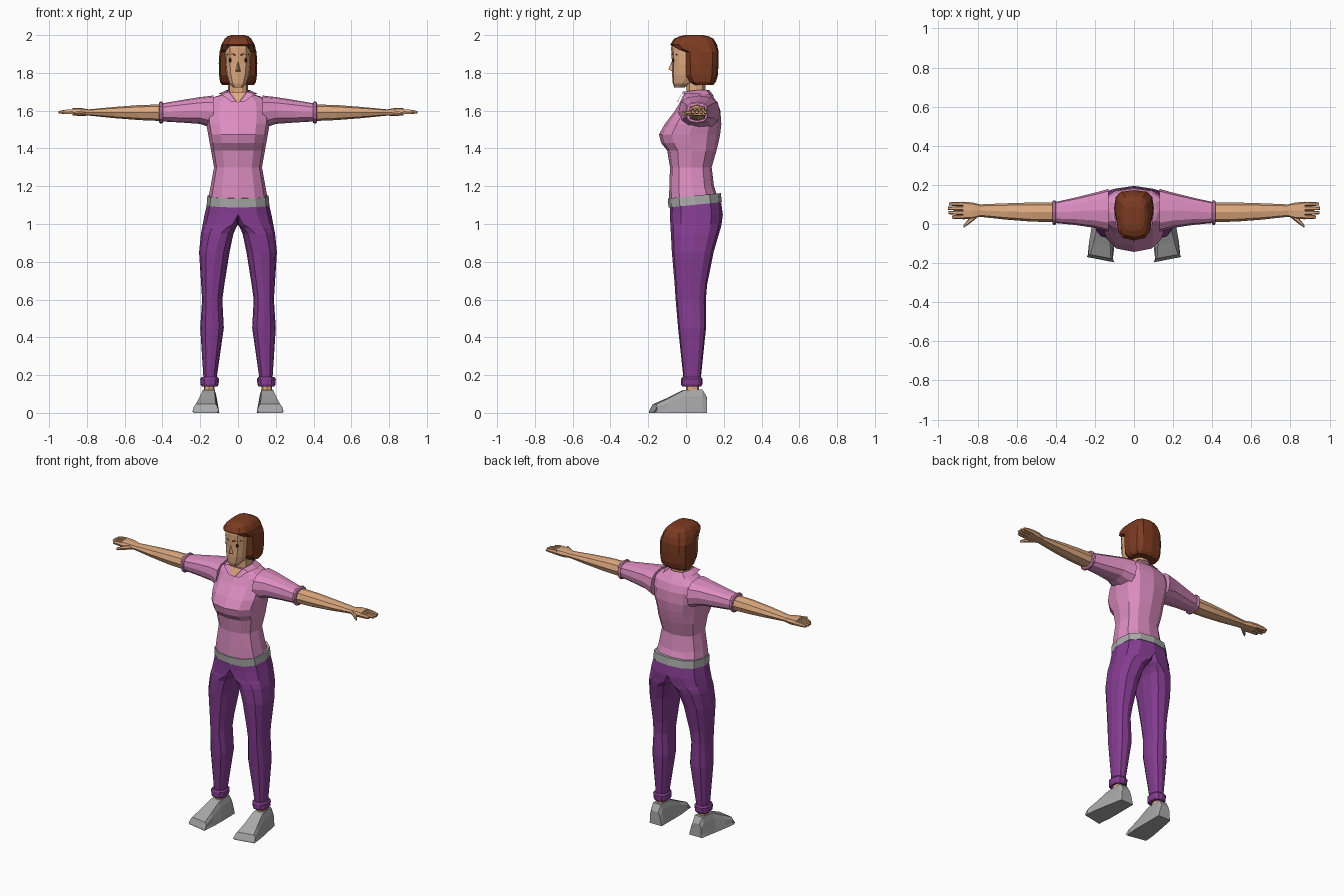
import bpy, bmesh, math
from mathutils import Vector
from mathutils.bvhtree import BVHTree


def material(name, hexcode):
    rgb = [int(hexcode[i:i + 2], 16) / 255 for i in (0, 2, 4)]
    lin = [c / 12.92 if c <= 0.04045 else ((c + 0.055) / 1.055) ** 2.4 for c in rgb]
    m = bpy.data.materials.new(name)
    m.diffuse_color = (*lin, 1)
    return m


PINK = material("pink_cloth", "DC8DC0")
PURPLE = material("purple_cloth", "843C90")
GREY = material("grey", "A8A9A8")
SKIN = material("skin", "DDA97F")
HAIR = material("brown_hair", "7C3B21")
BROW = material("dark_brown", "4E2412")
DARK = material("eye_dark", "24140F")


def finish(name, bm, mat, mirror=False):
    """Turn a bmesh into a flat shaded object, optionally mirrored over x."""
    bmesh.ops.recalc_face_normals(bm, faces=bm.faces)
    tree = BVHTree.FromBMesh(bm)
    me = bpy.data.meshes.new(name)
    bm.to_mesh(me)
    bm.free()
    me.materials.append(mat)
    ob = bpy.data.objects.new(name, me)
    bpy.context.collection.objects.link(ob)
    if mirror:
        ob.modifiers.new("mirror", 'MIRROR')
    return tree


def skin_rings(bm, rings):
    """Bridge equal rings of points and cap both ends."""
    rows = [[bm.verts.new(p) for p in r] for r in rings]
    n = len(rows[0])
    for a, b in zip(rows, rows[1:]):
        for i in range(n):
            j = (i + 1) % n
            bm.faces.new((a[i], a[j], b[j], b[i]))
    bm.faces.new(rows[0][::-1])
    bm.faces.new(rows[-1])


def loft(name, mat, rings, axis='Z', n=12, e=0.8, mirror=False, tilt=0):
    """Rings are (t, a_min, a_seam, a_max, b_min, b_max), rounded squares along the axis."""
    out = []
    for t, a0, am, a1, b0, b1 in rings:
        row = []
        for k in range(n):
            c, s = (round(f(2 * math.pi * k / n), 6) for f in (math.cos, math.sin))
            c, s = (math.copysign(abs(v) ** e, v) for v in (c, s))
            a = am + (a1 - am) * c if c > 0 else am + (am - a0) * c
            b = (b0 + b1) / 2 + (b1 - b0) / 2 * s
            row.append((a, b, t + tilt * b) if axis == 'Z' else (t, a, b))
        out.append(row)
    bm = bmesh.new()
    skin_rings(bm, out)
    # drop walls lying on the mirror plane
    inner = [f for f in bm.faces if all(abs(v.co.x) < 1e-4 for v in f.verts)]
    if mirror:
        bmesh.ops.delete(bm, geom=inner, context='FACES')
    return finish(name, bm, mat, mirror)


def body(name, mat, rings, **kw):
    """Symmetric upright loft from (z, half_width, y_front, y_back)."""
    return loft(name, mat, [(z, -w, 0, w, f, b) for z, w, f, b in rings], **kw)


def limb(name, mat, rings, **kw):
    """Sideways loft from (x, y_min, y_max, z_min, z_max)."""
    return loft(name, mat, [(x, a, (a + b) / 2, b, c, d) for x, a, b, c, d in rings],
                axis='X', mirror=True, **kw)


# shirt and belt
body("shirt_body", PINK, [
    (1.13, .158, -.09, .172), (1.2, .145, -.088, .148), (1.3, .127, -.085, .136),
    (1.39, .143, -.1, .162), (1.43, .15, -.132, .172), (1.475, .158, -.143, .181),
    (1.53, .168, -.112, .187), (1.6, .172, -.058, .182), (1.645, .165, -.032, .165),
    (1.675, .12, -.018, .142), (1.69, .07, -.01, .12)])
body("belt", GREY, [(1.097, .166, -.093, .19), (1.145, .162, -.096, .184)], tilt=.1)

# trousers with turned up cuffs
loft("trousers", PURPLE, [
    (.17, .115, .148, .182, -.012, .077), (.45, .075, .135, .2, -.042, .106),
    (.6, .083, .14, .19, -.055, .105), (.68, .072, .135, .195, -.06, .112),
    (.85, .045, .12, .206, -.075, .146), (.95, .024, .09, .196, -.08, .175),
    (.98, .01, .06, .19, -.082, .184), (.997, 0, .03, .187, -.083, .188),
    (1.05, 0, 0, .177, -.085, .195), (1.115, 0, 0, .162, -.086, .186)], mirror=True)
loft("trouser_cuff", PURPLE, [
    (.14, .108, .15, .192, -.02, .08), (.15, .103, .15, .198, -.026, .086),
    (.18, .1, .15, .2, -.026, .088), (.19, .108, .15, .192, -.02, .08)], mirror=True)
loft("ankle", SKIN, [(.1, .125, .153, .181, 0, .07), (.17, .125, .153, .181, 0, .07)],
     mirror=True, n=8)

# shoes, lofted heel to toe and splayed outwards
bm = bmesh.new()
sections = []
for y, x0, x1, t0, t1, h in [(.11, .1, .19, .125, .175, .085), (.085, .1, .197, .124, .18, .125),
                             (-.02, .099, .215, .124, .187, .12), (-.11, .1, .23, .122, .207, .076),
                             (-.178, .108, .236, .118, .224, .046), (-.195, .106, .237, .11, .232, .008)]:
    skew = .025 * (.11 - y) / .3
    pts = [(x0, 0), (x1, 0), (x1 - .004, h * .2), (t1 + .01, h * .7), (t1, h),
           (t0, h), (t0 - .01, h * .7), (x0 + .004, h * .2)]
    sections.append([(x, y + skew * (x - x0) / (x1 - x0), z) for x, z in pts])
skin_rings(bm, sections)
finish("shoe", bm, GREY, True)

# sleeves, arms and hands
limb("sleeve", PINK, [(.13, -.04, .18, 1.505, 1.68), (.2, -.02, .16, 1.53, 1.672),
                      (.3, -.005, .135, 1.537, 1.656), (.405, .005, .112, 1.543, 1.638)])
limb("sleeve_cuff", PINK, [(.398, 0, .117, 1.536, 1.644), (.403, -.004, .12, 1.532, 1.648),
                           (.413, -.004, .12, 1.532, 1.648), (.418, .002, .115, 1.538, 1.642)])
limb("arm", SKIN, [(.4, .01, .11, 1.545, 1.633), (.52, .012, .11, 1.55, 1.63),
                   (.65, .022, .106, 1.56, 1.62), (.8, .038, .1, 1.575, 1.606)], n=8)
limb("palm", SKIN, [(.785, .038, .1, 1.575, 1.606), (.825, .026, .11, 1.571, 1.613),
                    (.875, .024, .114, 1.575, 1.613)], n=8, e=.6)
for i, tip in enumerate([.93, .948, .951, .945]):
    y = .025 + i * .0222
    limb("finger_%d" % (i + 1), SKIN, [(.865, y, y + .022, 1.579, 1.61),
                                       (.91, y, y + .0215, 1.581, 1.607),
                                       (tip, y + .003, y + .019, 1.584, 1.599)], n=6)
limb("thumb", SKIN, [(.805, .03, .06, 1.576, 1.604), (.84, .002, .034, 1.574, 1.6),
                     (.872, -.02, -.006, 1.576, 1.592)], n=6)

# neck, face and hair
body("neck", SKIN, [(1.64, .056, .0, .11), (1.7, .052, .002, .105), (1.8, .052, .0, .105)], n=10)
face = body("face", SKIN, [
    (1.722, .024, -.062, -.01), (1.745, .046, -.07, .03), (1.79, .062, -.074, .09),
    (1.85, .069, -.074, .12), (1.9, .071, -.077, .13), (1.935, .07, -.079, .13),
    (1.965, .06, -.068, .12)], e=.7)
body("hair", HAIR, [
    (1.735, .084, .045, .143), (1.752, .095, .015, .158), (1.785, .1, -.008, .168),
    (1.85, .102, -.01, .173), (1.91, .098, -.014, .173), (1.925, .094, -.055, .17),
    (1.95, .088, -.083, .164), (1.98, .071, -.064, .146), (1.994, .055, -.035, .12),
    (2.0, .035, -.005, .09)], e=.65)

# nose wedge
bm = bmesh.new()
top, tip, l, r, c = [bm.verts.new(p) for p in [
    (0, -.074, 1.865), (0, -.094, 1.818), (-.014, -.07, 1.808), (.014, -.07, 1.808),
    (0, -.07, 1.806)]]
for f in [(top, l, tip), (top, tip, r), (tip, l, c), (tip, c, r)]:
    bm.faces.new(f)
finish("nose", bm, SKIN)


def face_plate(name, mat, pts, lift):
    """Thin mirrored plate laid onto the front of the face."""
    bm = bmesh.new()
    vs = []
    for x, z in pts:
        hit = face.ray_cast(Vector((x, -1, z)), Vector((0, 1, 0)))[0]
        vs.append(bm.verts.new((x, hit.y - lift, z)))
    bm.faces.new(vs)
    finish(name, bm, mat, True)


face_plate("eyebrow", BROW, [(.012, 1.889), (.036, 1.896), (.062, 1.892),
                             (.062, 1.9), (.036, 1.907), (.012, 1.899)], .004)
face_plate("eye", DARK, [(.033, 1.866), (.037, 1.855), (.046, 1.855), (.05, 1.866),
                         (.046, 1.879), (.037, 1.879)], .004)

# open neckline and turned down collar
bm = bmesh.new()
bm.faces.new([bm.verts.new(p) for p in [(0, -.045, 1.638), (.022, -.039, 1.667),
             (.045, -.022, 1.698), (-.045, -.022, 1.698), (-.022, -.039, 1.667)]])
finish("neckline", bm, SKIN)
bm = bmesh.new()
upper = [(.008, -.044, 1.645), (.048, -.016, 1.7), (.063, .05, 1.708), (.05, .108, 1.71), (0, .122, 1.71)]
lower = [(.04, -.044, 1.65), (.09, -.022, 1.69), (.102, .05, 1.69), (.08, .128, 1.682), (0, .15, 1.674)]
a, b = ([bm.verts.new(p) for p in row] for row in (upper, lower))
for i in range(4):
    bm.faces.new((a[i], a[i + 1], b[i + 1], b[i]))
finish("collar", bm, PINK, True)
